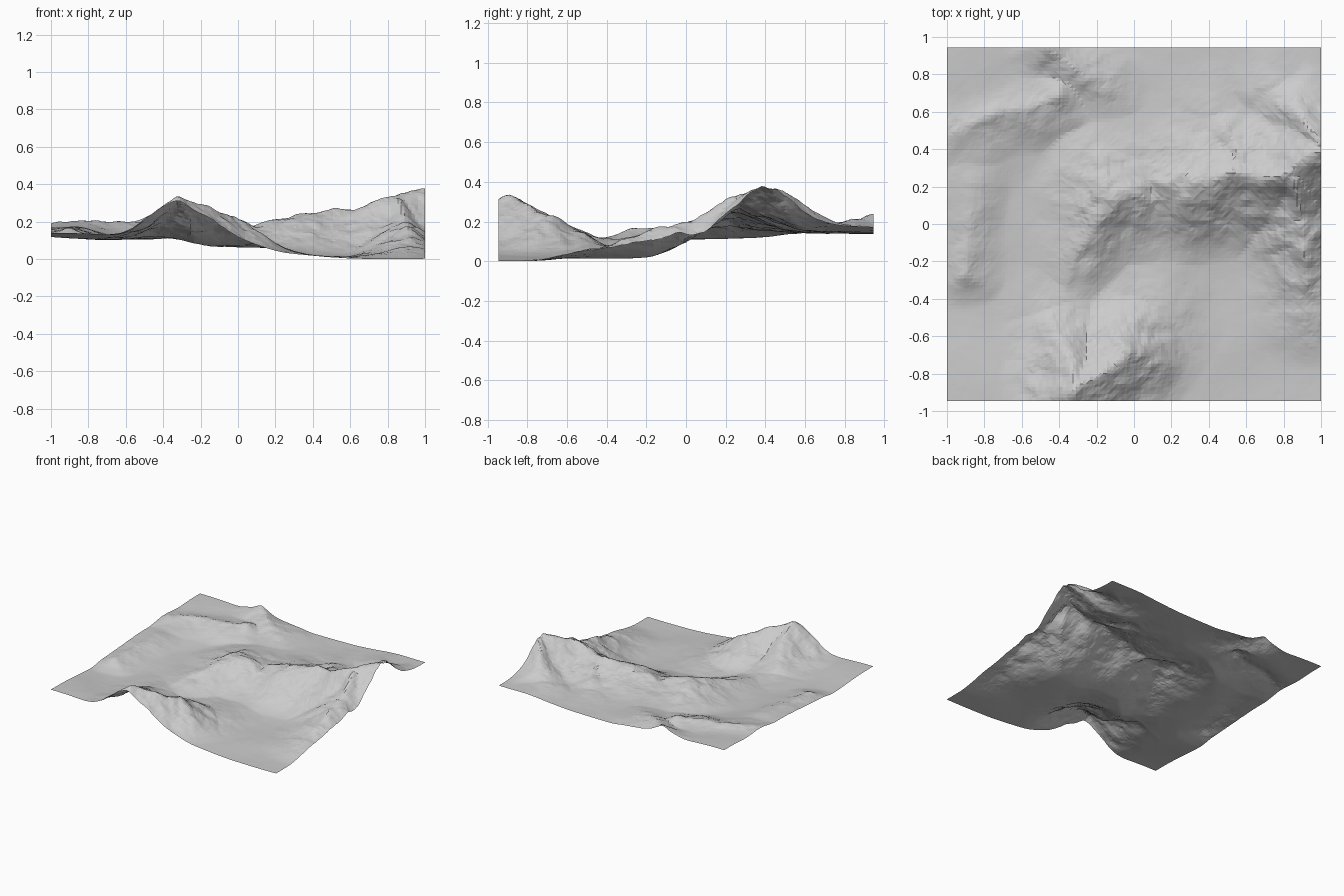
import bpy, bmesh, math
from mathutils import Vector, noise

if "Cube" in bpy.data.objects:
    bpy.data.objects.remove(bpy.data.objects["Cube"])

NX, NY, HALF_X, HALF_Y = 110, 104, 1.0, 0.945

# valley floor landmarks (x, y, height)
FLOOR = [(.8, -.9, 0), (.5, -.4, .012), (0, -.35, .055), (-1, -.95, .14), (-.55, -.4, .1),
         (-.5, .1, .11), (-1, .3, .165), (-1, .95, .19), (.05, .6, .14), (1, .95, .172)]

# crest lines: reach of the slopes, then crest points (x, y, height)
RIDGES = [
    # main range rising eastward, with its south-west spur
    (.45, [(-.12, .17, .235), (.1, .2, .18), (.3, .22, .24), (.62, .27, .27), (.8, .27, .33), (1, .38, .38)]),
    (.3, [(-.12, .17, .235), (-.38, -.33, .11)]),
    # eastern spur and northern shoulders
    (.35, [(.85, .25, .33), (.88, 0, .2), (.93, -.45, .07)]),
    (.33, [(.6, .27, .26), (.45, .6, .16)]),
    (.3, [(1, .45, .37), (.75, .72, .19)]),
    # front peak and its two descending ridges
    (.42, [(-.31, -.91, .335), (-.06, -.7, .235), (.06, -.5, .09)]),
    (.33, [(-.31, -.91, .335), (-.44, -.45, .12)]),
    # low hills at the back left and left
    (.25, [(-.45, .93, .235), (-.15, .75, .18)]),
    (.24, [(-.95, .5, .205), (-.4, .68, .2)]),
    (.22, [(-.9, -.25, .165), (-.88, .2, .175)]),
]


def floor_height(x, y):
    total = weight = 0
    for px, py, pz in FLOOR:
        w = 1 / ((x - px) ** 2 + (y - py) ** 2 + .02) ** 1.6
        total += w * pz
        weight += w
    return total / weight


def ridge_rise(x, y, base):
    best = 0
    for reach, pts in RIDGES:
        for (ax, ay, az), (bx, by, bz) in zip(pts, pts[1:]):
            dx, dy = bx - ax, by - ay
            t = ((x - ax) * dx + (y - ay) * dy) / (dx * dx + dy * dy)
            t = min(1, max(0, t))
            d = math.hypot(x - ax - t * dx, y - ay - t * dy)
            if d < reach:
                s = math.sqrt(d * d + .0006) - .0245 * (1 - d / reach)
                best = max(best, (az + t * (bz - az) - base) * max(0, 1 - s / reach) ** 1.6)
    return best


def height(x, y):
    # warp the crest lines a little, then roughen the slopes
    p = Vector((x, y, 0))
    wx = x + .035 * noise.noise(p * 5)
    wy = y + .035 * noise.noise(p * 5 + Vector((7, 3, 1)))
    base = floor_height(x, y)
    rise = ridge_rise(wx, wy, base)
    rough = noise.fractal(p * 9, 1.0, 2.0, 4)
    return max(0, base + rise + rough * (.001 + .014 * min(1, rise / .08)))


# terrain sheet
bm = bmesh.new()
rows = []
for j in range(NY + 1):
    y = -HALF_Y + 2 * HALF_Y * j / NY
    xs = [-HALF_X + 2 * HALF_X * i / NX for i in range(NX + 1)]
    rows.append([bm.verts.new((x, y, height(x, y))) for x in xs])
for low, high in zip(rows, rows[1:]):
    for i in range(NX):
        bm.faces.new((low[i], low[i + 1], high[i + 1], high[i]))
# rest the lowest point on the ground
lowest = min(v.co.z for v in bm.verts)
bmesh.ops.translate(bm, verts=bm.verts[:], vec=(0, 0, -lowest))
bmesh.ops.triangulate(bm, faces=bm.faces[:])
mesh = bpy.data.meshes.new("mountain_terrain")
bm.to_mesh(mesh)
bm.free()
terrain = bpy.data.objects.new("mountain_terrain", mesh)
bpy.context.collection.objects.link(terrain)
